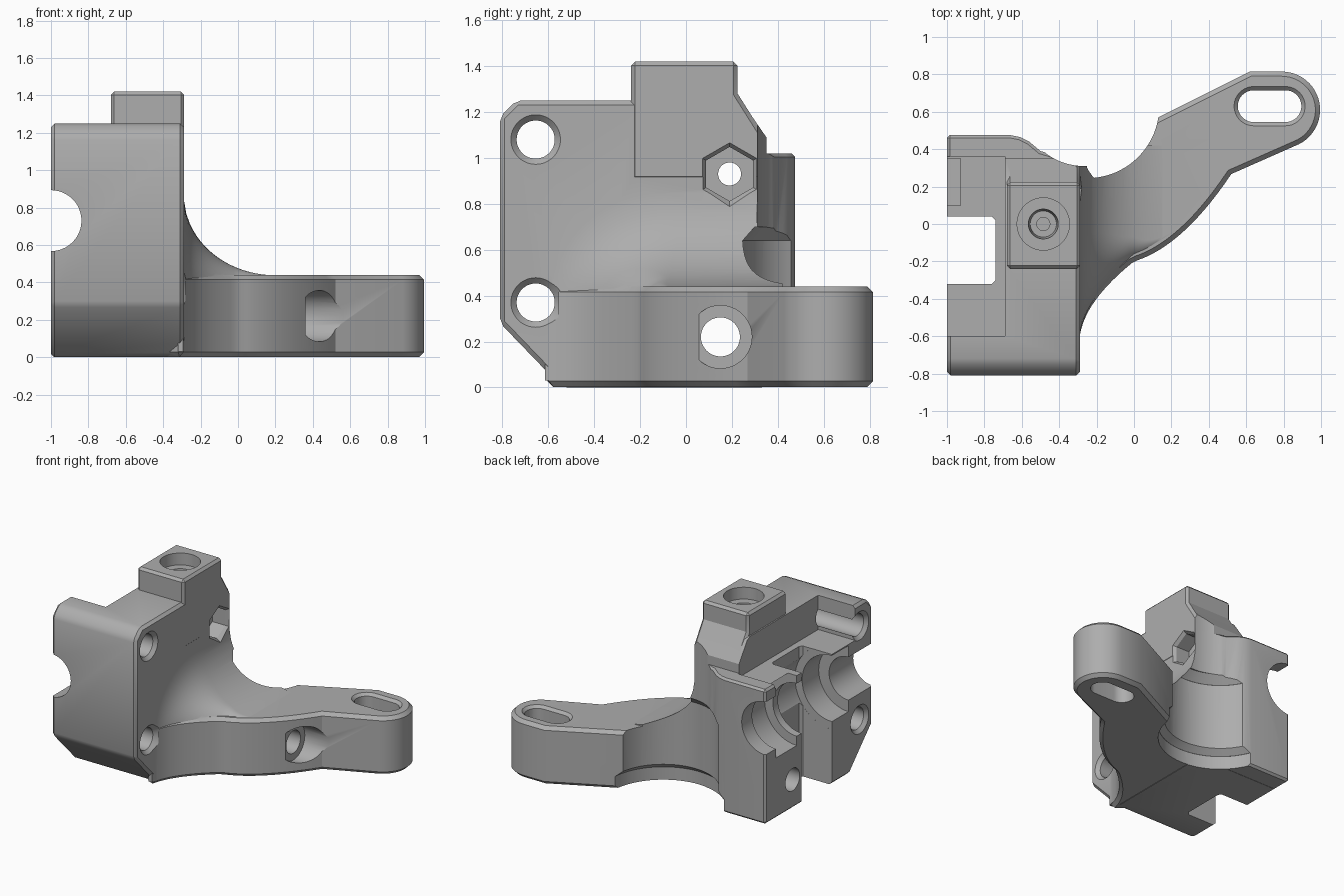
import bpy, bmesh, math

cube = bpy.data.objects.get("Cube")
if cube:
    bpy.data.objects.remove(cube)

grey = bpy.data.materials.new("plain_grey")
grey.use_nodes = True
GREY = (0.42, 0.42, 0.42, 1)
grey.diffuse_color = GREY
grey.node_tree.nodes["Principled BSDF"].inputs["Base Color"].default_value = GREY

PLACE = {"x": lambda a, b, t: (t, a, b),
         "y": lambda a, b, t: (a, t, b),
         "z": lambda a, b, t: (a, b, t)}


def loft(name, rings):
    """Closed solid through a row of equal-length rings."""
    bm = bmesh.new()
    rows = [[bm.verts.new(p) for p in ring] for ring in rings]
    n = len(rows[0])
    for r0, r1 in zip(rows, rows[1:]):
        for i in range(n):
            j = (i + 1) % n
            bm.faces.new((r0[i], r0[j], r1[j], r1[i]))
    bm.faces.new(rows[0])
    bm.faces.new(rows[-1])
    bmesh.ops.recalc_face_normals(bm, faces=bm.faces)
    mesh = bpy.data.meshes.new(name)
    bm.to_mesh(mesh)
    bm.free()
    mesh.materials.append(grey)
    ob = bpy.data.objects.new(name, mesh)
    bpy.context.collection.objects.link(ob)
    return ob


def apply(ob, mod):
    bpy.context.view_layer.objects.active = ob
    bpy.ops.object.modifier_apply(modifier=mod.name)


def prism(name, axis, pts, lo, hi, bevel=0):
    ob = loft(name, [[PLACE[axis](a, b, t) for a, b in pts] for t in (lo, hi)])
    if bevel:
        m = ob.modifiers.new("Edge", "BEVEL")
        m.width, m.segments, m.limit_method = bevel, 1, "ANGLE"
        m.angle_limit = math.radians(40)
        apply(ob, m)
    return ob


def box(name, x, y, z, bevel=0):
    return prism(name, "z", [(x[0], y[0]), (x[1], y[0]), (x[1], y[1]), (x[0], y[1])], *z, bevel)


def arc(c, r, a0=0, a1=360, n=48):
    full = a1 - a0 == 360
    return [(c[0] + r * math.cos(t), c[1] + r * math.sin(t)) for t in
            (math.radians(a0 + (a1 - a0) * i / (n if full else n - 1)) for i in range(n))]


def rod(axis, c, r, lo, hi, r2=None, n=48, turn=0):
    ends = ((r, lo), (r if r2 is None else r2, hi))
    return loft("cutter", [[PLACE[axis](a, b, t) for a, b in arc(c, q, turn, turn + 360, n)]
                           for q, t in ends])


def combine(target, other, how):
    m = target.modifiers.new("Combine", "BOOLEAN")
    m.operation, m.object, m.solver = how, other, "EXACT"
    apply(target, m)
    bpy.data.objects.remove(other)


# Main block, side profile
body = prism("bracket_body", "x",
             [(-0.54, 0), (0.35, 0), (0.35, 1.09), (0.24, 1.25), (-0.74, 1.25),
              (-0.81, 1.18), (-0.81, 0.28)], -1, -0.29, 0.02)

# Top tower with its sloping back
tower = prism("top_tower", "x",
              [(-0.24, 0.9), (0.33, 0.9), (0.345, 1.09), (0.225, 1.28), (0.225, 1.42), (-0.24, 1.42)],
              -0.68, -0.288, 0.018)

# Rear bearing wall
rear = prism("rear_wall", "z", [(-1, 0), (-0.4, 0), (-0.4, 0.36), (-0.5, 0.39), (-0.56, 0.44),
                                (-0.61, 0.465), (-0.66, 0.475), (-1, 0.475)], 0.001, 1.02, 0.015)


# Arm outline: concave root, bulging front, round tip
def front(x):
    if x < 0:
        return -0.62 + 0.42 * max(0, (x + 0.29) / 0.29) ** 0.55
    return -0.2 + 0.3 * x + 1.15 * x * x


outline = [(-0.45, -0.5), (-0.3, -0.62)]
outline += [(-0.29 + 0.81 * (i / 30) ** 1.4, front(-0.29 + 0.81 * (i / 30) ** 1.4)) for i in range(1, 31)]
outline += arc((0.79, 0.61), 0.205, -63, 90, 24)
outline += [(0.62, 0.815), (0.12, 0.565), (-0.1, 0.45), (-0.45, 0.3)]
arm = prism("mounting_arm", "z", outline, 0.002, 0.44, 0.025)

# Swept fillet between the arm and the block
rings = []
for i in range(25):
    x = -0.32 + 0.52 * (i / 24) ** 1.2
    u = max(-1, (x - 0.2) / 0.49)
    top = 0.868 - 0.43 * math.sqrt(1 - u * u)
    y0 = front(x) + 0.006
    reach = 0.05 + 0.45 * u * u
    ring = [(x, 0.42, 0.03), (x, y0, 0.03)]
    for k in range(13):
        a = math.radians(90 * k / 12)
        ring.append((x, y0 + reach * (1 - math.cos(a)), 0.36 + (top - 0.36) * math.sin(a)))
    ring.append((x, 0.42, top))
    rings.append(ring)
fillet = loft("arm_fillet", rings)

for part in (rear, tower, arm, fillet):
    combine(body, part, "UNION")

AXLE = (-1, 0.73)
cutters = [
    # Round clearance at the back, wider towards the base
    rod("z", (-0.27, 0.64), 0.33, 0.5, 1.2, n=80),
    rod("z", (-0.25, 0.63), 0.385, -0.1, 0.64, n=80),
    rod("z", (-0.25, 0.63), 0.385, 0.639, 0.70, 0.33, n=80),
    rod("z", (-0.25, 0.63), 0.43, -0.1, 0.1, n=80),
    rod("z", (-0.25, 0.63), 0.43, 0.099, 0.14, 0.385, n=80),
    # Gear slot and upper recess
    box("cutter", (-1.2, -0.74), (-0.32, 0.04), (-0.1, 1.5), 0.02),
    box("cutter", (-1.2, -0.69), (-0.6, 0.36), (0.99, 1.5)),
    rod("y", AXLE, 0.31, -0.321, 0.041),
    # Axle passage and bearing seats
    rod("y", AXLE, 0.163, -1, 0.2),
    rod("y", AXLE, 0.25, -0.52, -0.3),
    rod("y", AXLE, 0.27, 0.1, 0.35),
    rod("y", AXLE, 0.2, 0.0, 0.6),
    # Stepped socket in the tower
    rod("z", (-0.485, 0), 0.14, 1.33, 1.5),
    rod("z", (-0.485, 0), 0.08, 1.331, 1.2, 0.07),
    rod("z", (-0.485, 0), 0.035, 1.21, 1.05),
    # Arm cross hole with counterbore
    rod("x", (0.15, 0.22), 0.085, -1.1, 0.6),
    rod("x", (0.15, 0.22), 0.137, 0.36, 1.1),
    # Nut trap and its hole
    rod("x", (0.19, 0.93), 0.05, -1.1, -0.2),
    rod("x", (0.19, 0.93), 0.118, -0.42, -0.2, n=6, turn=30),
    rod("x", (0.19, 0.93), 0.115, -0.315, -0.27, 0.15, n=6, turn=30),
    # Slotted hole in the arm tip
    prism("cutter", "z", arc((0.81, 0.63), 0.085, -90, 90, 20) + arc((0.64, 0.63), 0.085, 90, 270, 20),
          -0.1, 0.6),
]
# Slot rim chamfer
cutters.append(loft("cutter", [
    [PLACE["z"](a, b, z) for a, b in arc((0.81, 0.63), r, -90, 90, 20) + arc((0.64, 0.63), r, 90, 270, 20)]
    for r, z in ((0.08, 0.415), (0.115, 0.45))]))
# Screw holes with chamfered rims
for z in (1.08, 0.37):
    cutters.append(rod("x", (-0.655, z), 0.083, -1.1, -0.2))
    cutters.append(rod("x", (-0.655, z), 0.083, -0.315, -0.28, 0.118))
    cutters.append(rod("x", (-0.655, z), 0.118, -1.01, -0.975, 0.083))

for c in cutters:
    combine(body, c, "DIFFERENCE")

# Single material and smooth shading with crisp edges
body.data.materials.clear()
body.data.materials.append(grey)
for p in body.data.polygons:
    p.material_index = 0
bpy.ops.object.select_all(action="DESELECT")
body.select_set(True)
bpy.context.view_layer.objects.active = body
bpy.ops.object.shade_smooth_by_angle(angle=math.radians(28))
